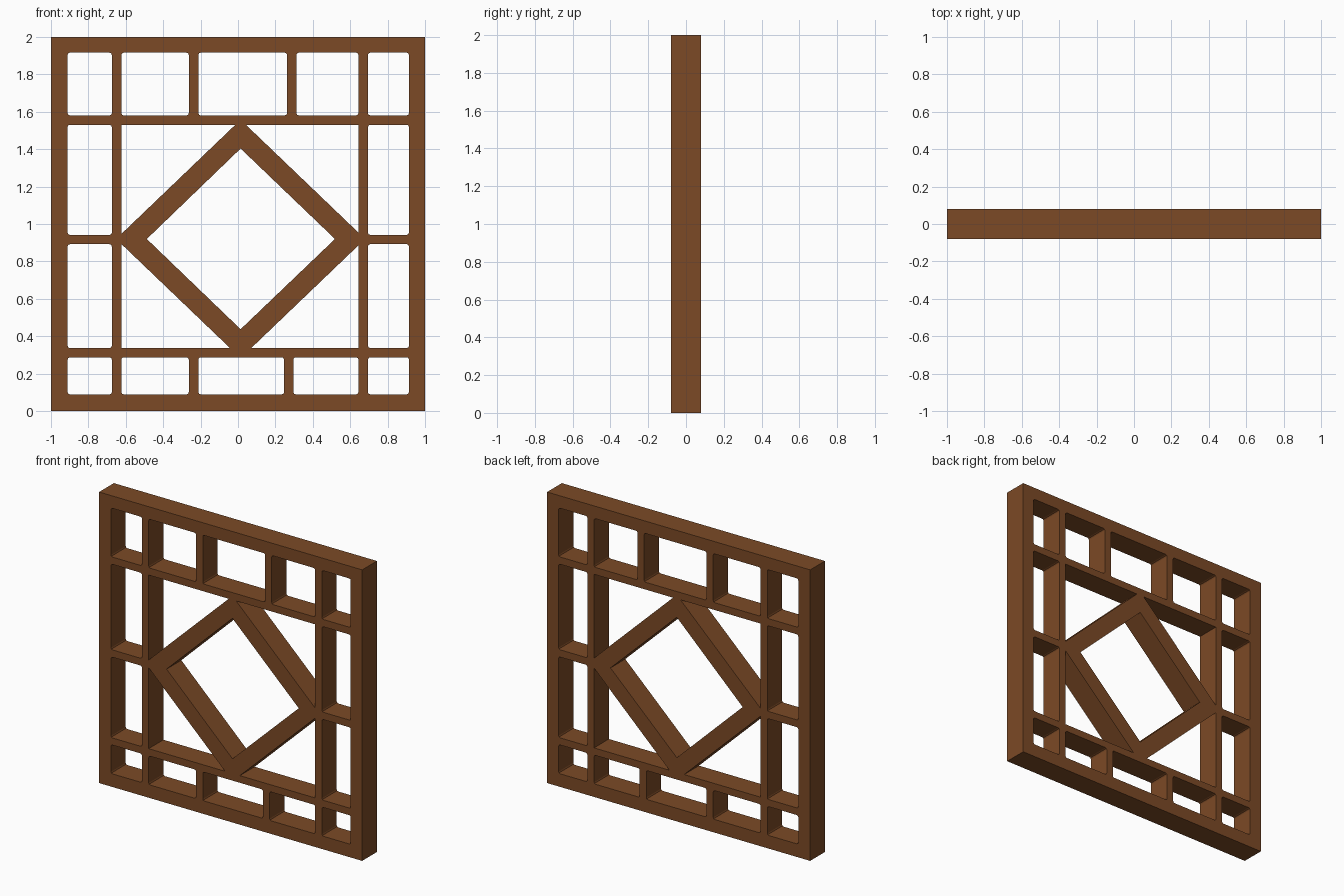
import bpy, bmesh, math

if "Cube" in bpy.data.objects:
    bpy.data.objects.remove(bpy.data.objects["Cube"])

wood = bpy.data.materials.new("brown_wood")
wood.diffuse_color = (0.2, 0.068, 0.019, 1)
wood.use_nodes = True
wood.node_tree.nodes["Principled BSDF"].inputs["Base Color"].default_value = wood.diffuse_color
DEPTH = 0.16


def rect(x0, x1, z0, z1, r=0.0):
    """Rectangle outline, with small rounded corners when r > 0."""
    if r == 0:
        return [(x0, z0), (x1, z0), (x1, z1), (x0, z1)]
    pts = []
    corners = [(x1 - r, z1 - r), (x0 + r, z1 - r), (x0 + r, z0 + r), (x1 - r, z0 + r)]
    for i, (cx, cz) in enumerate(corners):
        for k in range(3):
            a = math.pi / 2 * (i + k / 2)
            pts.append((cx + r * math.cos(a), cz + r * math.sin(a)))
    return pts


def panel(name, outlines):
    """Upright slab: first outline is the edge, the others are openings."""
    cu = bpy.data.curves.new(name, 'CURVE')
    cu.dimensions = '2D'
    cu.fill_mode = 'BOTH'
    cu.extrude = DEPTH / 2
    for pts in outlines:
        sp = cu.splines.new('POLY')
        sp.points.add(len(pts) - 1)
        for p, (x, z) in zip(sp.points, pts):
            p.co = (x, z, 0, 1)
        sp.use_cyclic_u = True
    ob = bpy.data.objects.new(name, cu)
    bpy.context.collection.objects.link(ob)
    ob.rotation_euler.x = math.pi / 2
    bpy.ops.object.select_all(action='DESELECT')
    ob.select_set(True)
    bpy.context.view_layer.objects.active = ob
    bpy.ops.object.convert(target='MESH')
    ob = bpy.context.object
    bm = bmesh.new()
    bm.from_mesh(ob.data)
    bmesh.ops.remove_doubles(bm, verts=bm.verts, dist=1e-5)
    bmesh.ops.recalc_face_normals(bm, faces=bm.faces)
    for f in bm.faces:
        f.smooth = False
    bm.to_mesh(ob.data)
    bm.free()
    ob.data.materials.clear()
    ob.data.materials.append(wood)
    return ob


# Openings left between the bars
left, right = (-0.91, -0.674), (0.694, 0.913)
top, bottom = (1.58, 1.915), (0.09, 0.288)
mid = (-0.623, 0.643, 0.337, 1.53)
cells = []
for col in (left, right):
    for row in (bottom, (0.337, 0.892), (0.942, 1.53), top):
        cells.append(col + row)
for row, x in ((top, 0.262), (bottom, 0.246)):
    for col in ((-0.623, -0.263), (-0.212, x), (x + 0.05, 0.643)):
        cells.append(col + row)

# Outer frame with its grid of bars
panel("lattice_frame", [rect(-1, 1, 0, 2)] + [rect(*c, r=0.012) for c in cells] + [rect(*mid)])

# Diamond ring, its tips cut flat where they meet the bars
cx, cz = 0.014, 0.92
W, H = 0.665, 0.637
x0, x1, z0, z1 = mid


def tip_x(x):
    return H * (1 - abs(x - cx) / W)


def tip_z(z):
    return W * (1 - abs(z - cz) / H)


outer = [(x1, cz - tip_x(x1)), (x1, cz + tip_x(x1)),
         (cx + tip_z(z1), z1), (cx - tip_z(z1), z1),
         (x0, cz + tip_x(x0)), (x0, cz - tip_x(x0)),
         (cx - tip_z(z0), z0), (cx + tip_z(z0), z0)]
inner = [(0.518, cz), (cx, 1.403), (-0.487, cz), (cx, 0.438)]
panel("diamond_ring", [outer, inner])
